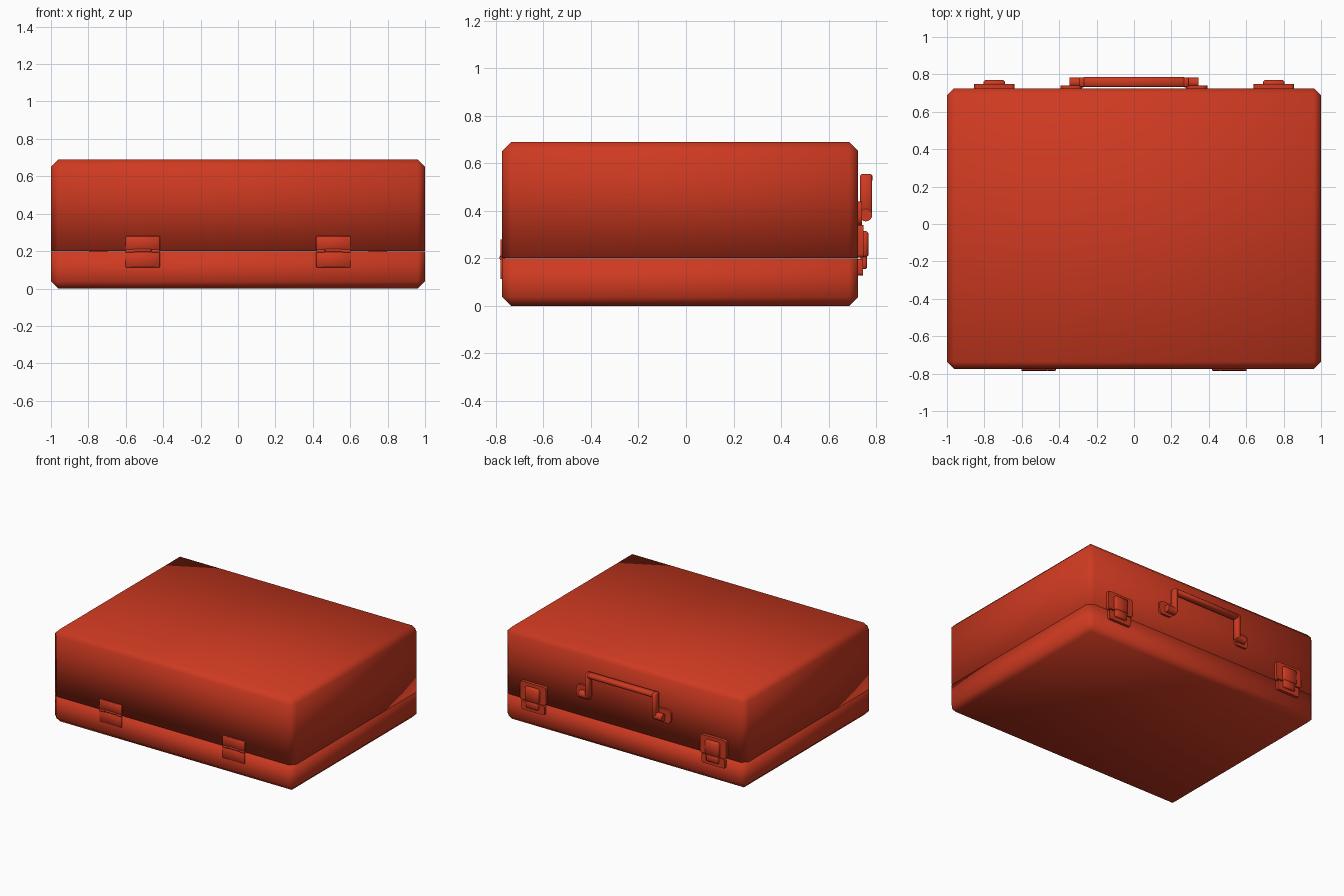
import bpy, bmesh, math
from mathutils import Vector

if "Cube" in bpy.data.objects:
    bpy.data.objects.remove(bpy.data.objects["Cube"])

red = bpy.data.materials.new("red")
red.diffuse_color = (0.62, 0.042, 0.015, 1)
red.use_nodes = True
red.node_tree.nodes["Principled BSDF"].inputs["Base Color"].default_value = red.diffuse_color


def finish(name, bm, full_smooth=False):
    me = bpy.data.meshes.new(name)
    bmesh.ops.recalc_face_normals(bm, faces=bm.faces)
    bm.to_mesh(me)
    bm.free()
    me.materials.append(red)
    ob = bpy.data.objects.new(name, me)
    bpy.context.collection.objects.link(ob)
    if full_smooth:
        me.shade_smooth()
    else:
        bpy.context.view_layer.objects.active = ob
        ob.select_set(True)
        bpy.ops.object.shade_smooth_by_angle(angle=math.radians(50))
        ob.select_set(False)
    return ob


def box(name, x, y, z, bevel=0, rim=None, full_smooth=False):
    """Box from ranges; edges lying in the z = rim plane stay unbevelled."""
    bm = bmesh.new()
    bmesh.ops.create_cube(bm, size=1)
    for v in bm.verts:
        v.co = Vector([r[0] + (c + 0.5) * (r[1] - r[0]) for c, r in zip(v.co, (x, y, z))])
    if bevel:
        edges = [e for e in bm.edges
                 if rim is None or any(abs(v.co.z - rim) > 1e-4 for v in e.verts)]
        bmesh.ops.bevel(bm, geom=edges, offset=bevel, segments=1, affect='EDGES')
    return finish(name, bm, full_smooth)


def rod(name, x, y, z, r, sides=12):
    """Cylinder lying along x."""
    bm = bmesh.new()
    bmesh.ops.create_cone(bm, cap_ends=True, segments=sides, radius1=r, radius2=r, depth=x[1] - x[0])
    for v in bm.verts:
        v.co = Vector((v.co.z + (x[0] + x[1]) / 2, v.co.x + y, v.co.y + z))
    return finish(name, bm)


def plate(name, cx, cz, w, h, y, corner):
    """Flat plate facing y with rounded corners."""
    bm = bmesh.new()
    vs = []
    for i, (sx, sz) in enumerate(((1, 1), (-1, 1), (-1, -1), (1, -1))):
        for k in range(4):
            a = math.pi / 2 * (i + k / 3)
            vs.append(bm.verts.new((cx + sx * (w / 2 - corner) + corner * math.cos(a), y[0],
                                    cz + sz * (h / 2 - corner) + corner * math.sin(a))))
    f = bm.faces.new(vs)
    ext = bmesh.ops.extrude_face_region(bm, geom=[f])
    for v in ext["geom"]:
        if isinstance(v, bmesh.types.BMVert):
            v.co.y = y[1]
    return finish(name, bm)


# Case halves, meeting at the seam
F, B, SEAM = -0.775, 0.725, 0.2
box("case_base", (-1, 1), (F, B), (0, SEAM - 0.001), 0.038, SEAM - 0.001, True)
box("case_lid", (-1, 1), (F, B), (SEAM + 0.001, 0.69), 0.038, SEAM + 0.001, True)

for s, side in ((-1, "left"), (1, "right")):
    # Front hinges: two leaves and interleaved knuckles
    c = s * 0.51
    box(f"hinge_upper_leaf_{side}", (c - 0.092, c + 0.092), (F - 0.007, F + 0.01), (0.205, 0.28), 0.003)
    box(f"hinge_lower_leaf_{side}", (c - 0.092, c + 0.092), (F - 0.007, F + 0.01), (0.113, 0.195), 0.003)
    rod(f"hinge_knuckle_{side}", (c - 0.045, c + 0.045), F + 0.002, 0.205, 0.012)
    for t in (-1, 1):
        k = c + t * 0.069
        rod(f"hinge_outer_knuckle_{side}", (k - 0.022, k + 0.022), F + 0.002, 0.2, 0.012)

    # Back latches: plate, catch and flip tab
    c = s * 0.747
    plate(f"latch_plate_{side}", c, 0.272, 0.215, 0.136, (B - 0.005, 0.748), 0.015)
    plate(f"latch_keeper_{side}", c, 0.163, 0.19, 0.07, (B - 0.005, 0.745), 0.012)
    box(f"latch_tab_{side}", (c - 0.058, c + 0.058), (0.735, 0.769), (0.205, 0.315), 0.01)
    box(f"latch_hook_{side}", (c - 0.05, c + 0.05), (0.735, 0.762), (0.155, 0.215), 0.006)

    # Handle mounts, pivots and arms
    plate(f"handle_mount_{side}", s * 0.335, 0.39, 0.115, 0.1, (B - 0.005, 0.74), 0.03)
    rod(f"handle_pivot_{side}", tuple(sorted((s * 0.27, s * 0.345))), 0.757, 0.383, 0.027, 16)
    box(f"handle_arm_{side}", tuple(sorted((s * 0.262, s * 0.293))), (0.733, 0.784), (0.37, 0.555), 0.006)

# Handle grip
box("handle_grip", (-0.275, 0.275), (0.733, 0.785), (0.522, 0.556), 0.008)
